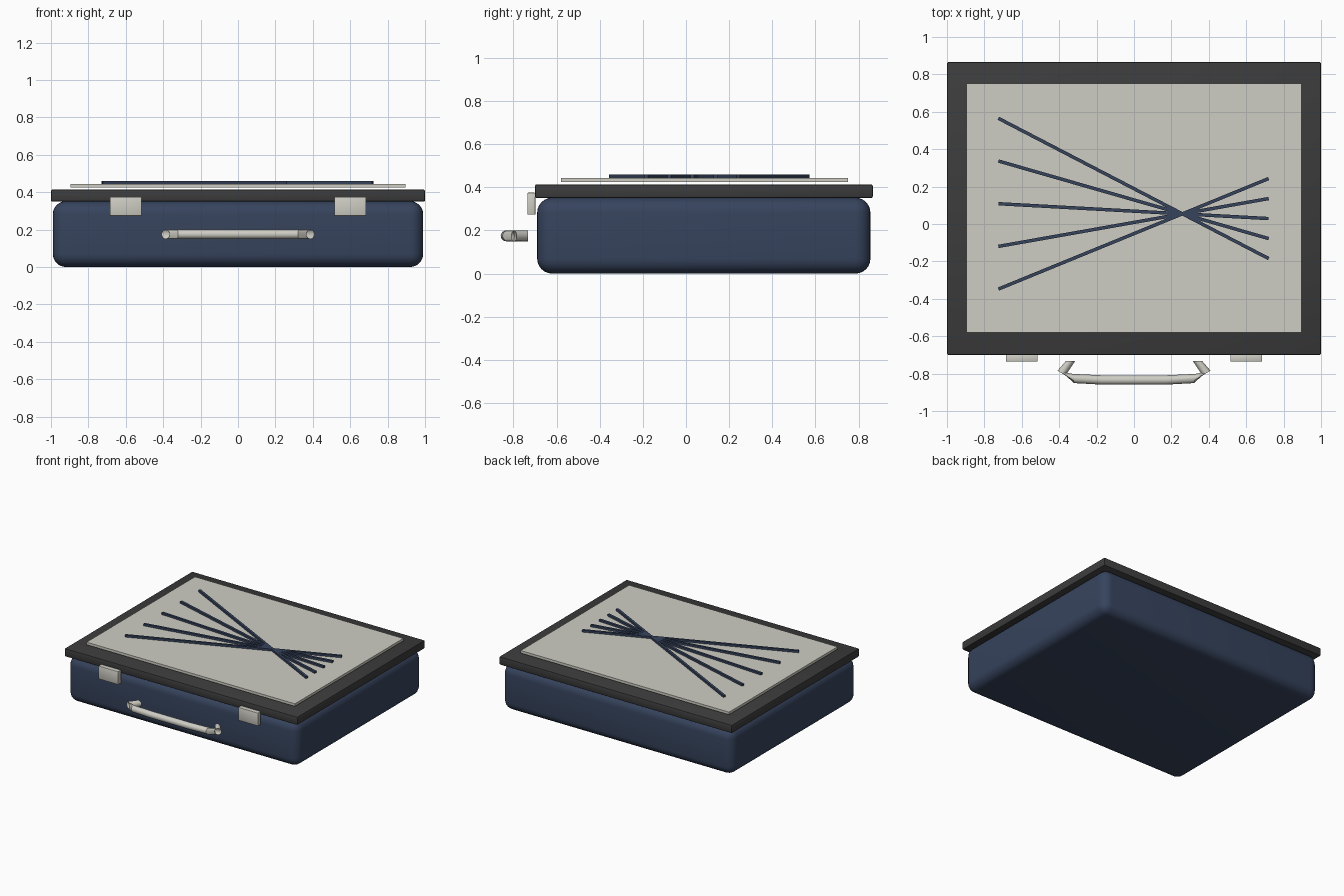
import bpy, bmesh, math
from mathutils import Vector

cube = bpy.data.objects.get("Cube")
if cube:
    bpy.data.objects.remove(cube, do_unlink=True)


def material(name, rgb):
    m = bpy.data.materials.new(name)
    m.use_nodes = True
    m.diffuse_color = (*rgb, 1)
    m.node_tree.nodes["Principled BSDF"].inputs["Base Color"].default_value = (*rgb, 1)
    return m


navy = material("navy", (0.037, 0.057, 0.11))
charcoal = material("charcoal", (0.045, 0.045, 0.045))
cream = material("cream", (0.62, 0.61, 0.55))


def make_object(name, bm, mat):
    mesh = bpy.data.meshes.new(name)
    bmesh.ops.recalc_face_normals(bm, faces=bm.faces)
    bm.to_mesh(mesh)
    bm.free()
    mesh.materials.append(mat)
    obj = bpy.data.objects.new(name, mesh)
    bpy.context.collection.objects.link(obj)
    return obj


def smooth(obj):
    bpy.ops.object.select_all(action="DESELECT")
    obj.select_set(True)
    bpy.context.view_layer.objects.active = obj
    bpy.ops.object.shade_smooth_by_angle(angle=math.radians(35))


def box(name, low, high, mat, bevel=0, segments=2):
    """Box between two corners, with optional rounded edges."""
    low, high = Vector(low), Vector(high)
    bm = bmesh.new()
    bmesh.ops.create_cube(bm, size=1)
    bmesh.ops.scale(bm, vec=high - low, verts=bm.verts)
    if bevel:
        bmesh.ops.bevel(bm, geom=bm.edges[:], offset=bevel, segments=segments,
                        profile=0.5, affect="EDGES")
    obj = make_object(name, bm, mat)
    obj.location = (low + high) / 2
    if bevel:
        smooth(obj)
    return obj


# Case body, lid and raised panel
box("case_body", (-0.99, -0.69, 0), (0.99, 0.855, 0.352), navy, 0.07, 6)
box("lid", (-1, -0.7, 0.35), (1, 0.866, 0.414), charcoal, 0.008)
box("lid_panel", (-0.895, -0.58, 0.424), (0.895, 0.75, 0.444), cream)

# Crossing strips on the panel
for i in range(5):
    t = i / 4
    start = Vector((-0.725, 0.565 - 0.913 * t))
    end = Vector((0.72, -0.185 + 0.428 * t))
    half = (end - start).length / 2
    strip = box(f"strip_{i + 1}", (-half, -0.009, 0.443), (half, 0.009, 0.46), navy)
    middle = (start + end) / 2
    strip.location.x, strip.location.y = middle
    strip.rotation_euler.z = math.atan2(end.y - start.y, end.x - start.x)

# Latches
for side, x in (("left", 0.6), ("right", -0.6)):
    box(f"{side}_latch", (x - 0.085, -0.735, 0.273), (x + 0.085, -0.698, 0.375),
        cream, 0.004)

# Carry handle: round rings along a bowed path (x, y, ring angle)
half_path = [(-0.34, -0.733, 0), (-0.387, -0.797, -30),
             (-0.325, -0.826, -80), (-0.17, -0.834, -88)]
path = half_path + [(-x, y, -180 - a) for x, y, a in reversed(half_path)]
bm = bmesh.new()
rings = []
sides = 16
for x, y, angle in path:
    a = math.radians(angle)
    across = Vector((math.cos(a), math.sin(a), 0)) * 0.025
    up = Vector((0, 0, 0.025))
    center = Vector((x, y, 0.175))
    turns = [2 * math.pi * k / sides for k in range(sides)]
    rings.append([bm.verts.new(center + across * math.cos(u) + up * math.sin(u))
                  for u in turns])
for r, s in zip(rings, rings[1:]):
    for k in range(sides):
        n = (k + 1) % sides
        bm.faces.new((r[k], r[n], s[n], s[k]))
for ring in (rings[0], rings[-1]):
    bm.faces.new(ring)
smooth(make_object("carry_handle", bm, cream))
